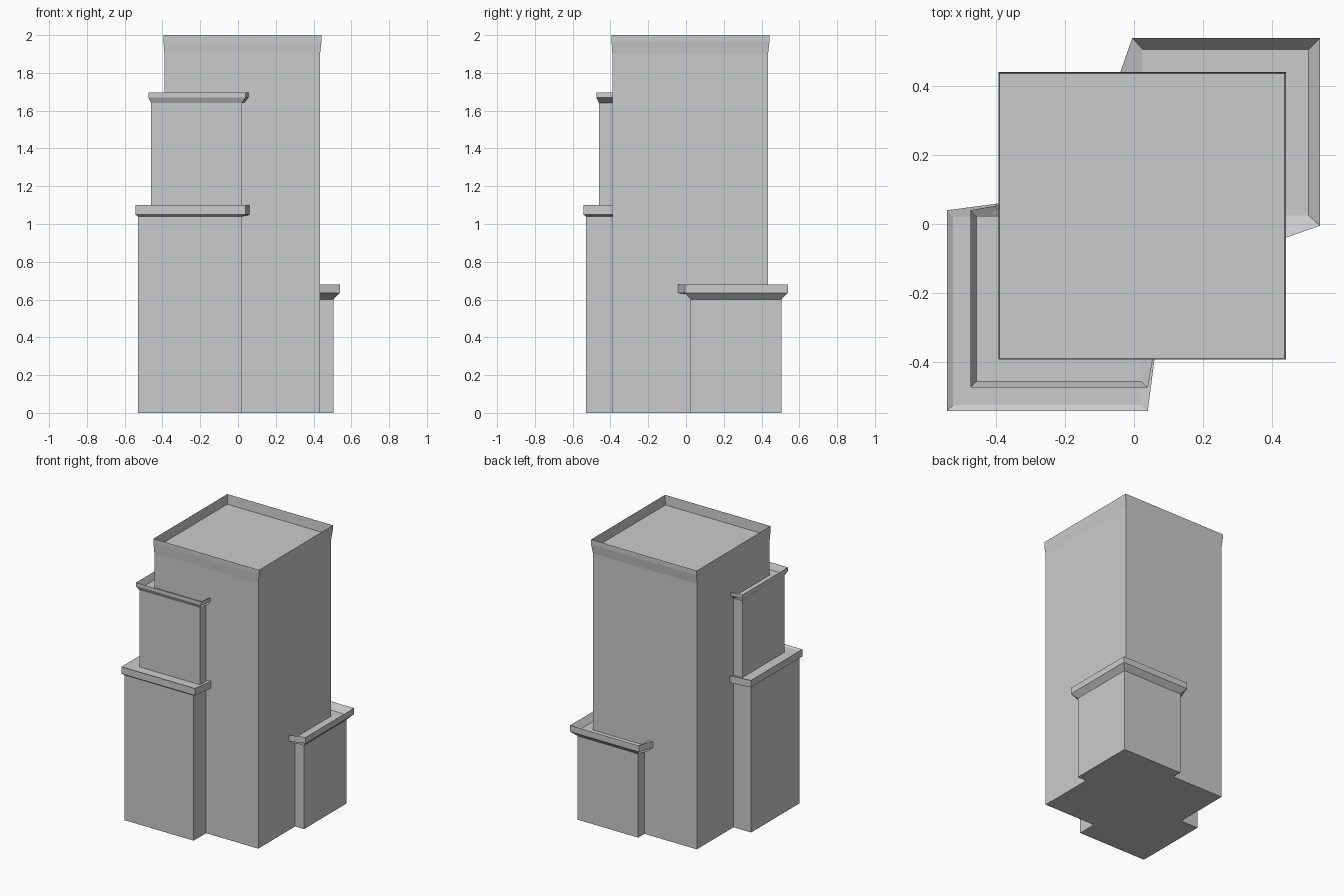
import bpy, bmesh


def loft(name, rings, side=1):
    """Loft four-cornered rings (z, outer, wing, inner) about the plan diagonal."""
    bm = bmesh.new()
    loops = []
    for z, o, w, c in rings:
        plan = [(-o, -o), (w, -o), (c, c), (-o, w)]
        loops.append([bm.verts.new((x * side, y * side, z)) for x, y in plan])
    for a, b in zip(loops, loops[1:]):
        for i in range(4):
            j = (i + 1) % 4
            bm.faces.new((a[i], a[j], b[j], b[i]))
    bm.faces.new(loops[0][::-1])
    bm.faces.new(loops[-1])
    bmesh.ops.recalc_face_normals(bm, faces=bm.faces)
    mesh = bpy.data.meshes.new(name)
    bm.to_mesh(mesh)
    bm.free()
    obj = bpy.data.objects.new(name, mesh)
    bpy.context.collection.objects.link(obj)
    return obj


# Tall central block with a thin flared parapet and sunken roof
loft("main_tower", [
    (0.00, 0.390, 0.434, 0.434),
    (1.90, 0.390, 0.434, 0.434),
    (1.965, 0.394, 0.442, 0.442),
    (2.00, 0.394, 0.442, 0.442),
    (1.93, 0.391, 0.437, 0.437),
])

# Front-left lower tier with its cornice
loft("front_lower_tier", [
    (0.00, 0.53, 0.02, 0.02),
    (1.04, 0.53, 0.02, 0.02),
    (1.05, 0.543, 0.04, 0.127),
    (1.10, 0.543, 0.04, 0.127),
    (1.09, 0.525, 0.02, 0.02),
])

# Front-left upper tier set back above it
loft("front_upper_tier", [
    (1.06, 0.46, 0.02, 0.02),
    (1.64, 0.46, 0.02, 0.02),
    (1.67, 0.475, 0.04, 0.15),
    (1.695, 0.475, 0.04, 0.15),
    (1.65, 0.457, 0.02, 0.02),
])

# Low wing on the opposite diagonal corner
loft("back_wing", [
    (0.00, 0.505, -0.025, -0.025),
    (0.60, 0.505, -0.025, -0.025),
    (0.635, 0.54, 0.005, 0.298),
    (0.68, 0.54, 0.005, 0.298),
    (0.635, 0.507, -0.025, -0.025),
], side=-1)
